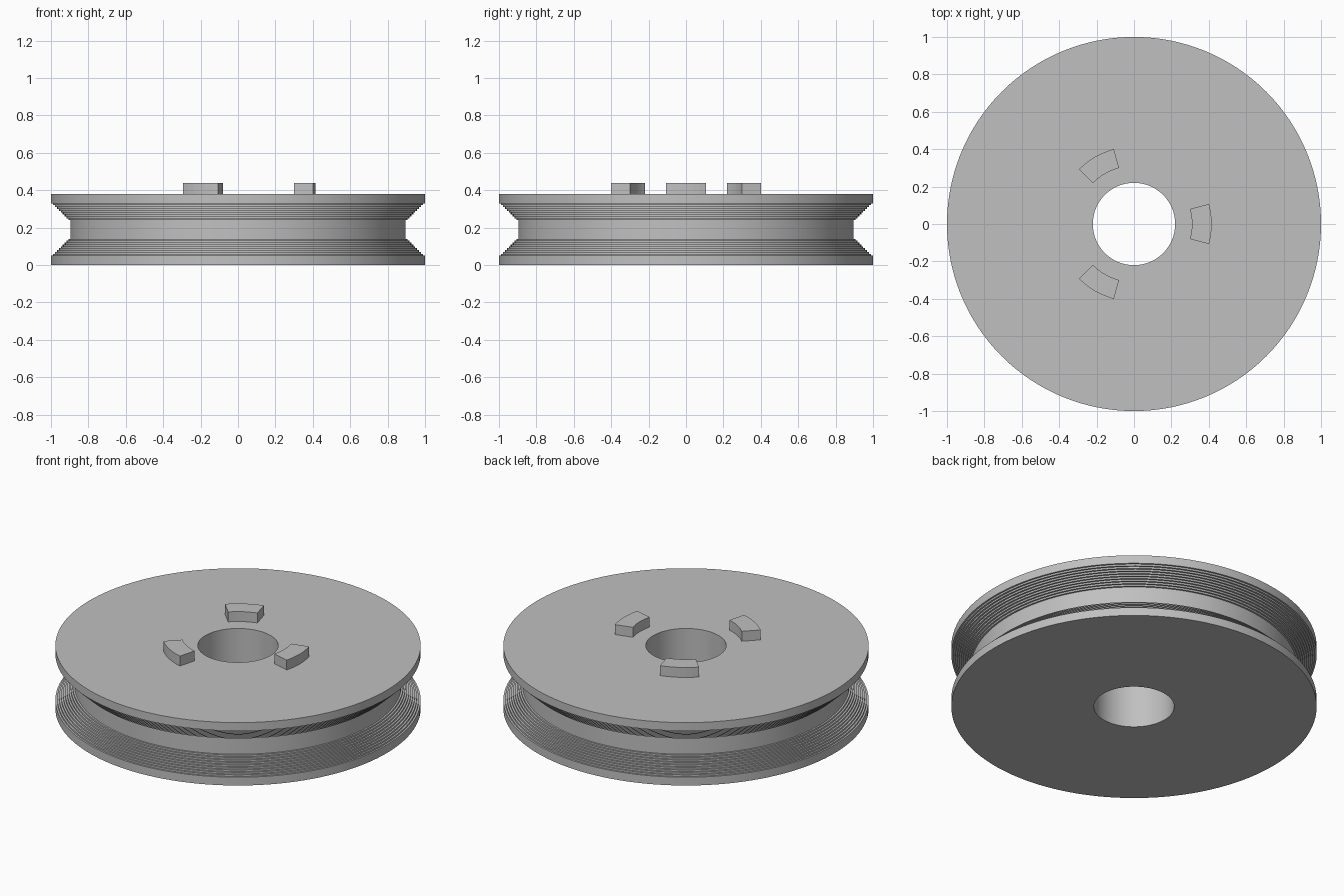
import bpy, bmesh
from math import sin, cos, radians, tau

cube = bpy.data.objects.get("Cube")
if cube:
    bpy.data.objects.remove(cube, do_unlink=True)

grey = bpy.data.materials.new("light_grey")
grey.use_nodes = True
colour = (0.53, 0.53, 0.53, 1)
grey.diffuse_color = colour
grey.node_tree.nodes["Principled BSDF"].inputs["Base Color"].default_value = colour

BORE, RIM, HUB = 0.22, 1.0, 0.895
HEIGHT, LIP, GROOVE, STEPS = 0.38, 0.05, 0.14, 10
SEGMENTS = 128


def finish(name, bm):
    bmesh.ops.recalc_face_normals(bm, faces=bm.faces)
    mesh = bpy.data.meshes.new(name)
    bm.to_mesh(mesh)
    bm.free()
    mesh.materials.append(grey)
    obj = bpy.data.objects.new(name, mesh)
    bpy.context.collection.objects.link(obj)
    return obj


# Stepped flank of the lower flange, mirrored for the upper one
lower = [(BORE, 0), (RIM, 0)]
for i in range(STEPS):
    z = LIP + (GROOVE - LIP) * i / (STEPS - 1)
    lower.append((RIM + (HUB - RIM) * i / STEPS, z))
    lower.append((RIM + (HUB - RIM) * (i + 1) / STEPS, z))
profile = lower + [(r, HEIGHT - z) for r, z in reversed(lower)]

# Pulley wheel: closed profile revolved around the axle
bm = bmesh.new()
rings = []
for k in range(SEGMENTS):
    a = tau * k / SEGMENTS
    rings.append([bm.verts.new((r * cos(a), r * sin(a), z)) for r, z in profile])
for k in range(SEGMENTS):
    here, there = rings[k], rings[(k + 1) % SEGMENTS]
    for j in range(len(profile)):
        n = (j + 1) % len(profile)
        bm.faces.new((here[j], there[j], there[n], here[n]))
wheel = finish("pulley_wheel", bm)
bpy.context.view_layer.objects.active = wheel
wheel.select_set(True)
bpy.ops.object.shade_smooth_by_angle(angle=radians(30))


# Curved drive lugs standing on the top face
def lug(name, centre, inner=0.31, outer=0.415, half=15, top=0.44, cuts=6):
    bm = bmesh.new()
    angles = [radians(centre - half + 2 * half * i / cuts) for i in range(cuts + 1)]
    outline = [(outer * cos(a), outer * sin(a)) for a in angles]
    outline += [(inner * cos(a), inner * sin(a)) for a in reversed(angles)]
    base = bm.faces.new([bm.verts.new((x, y, HEIGHT - 0.01)) for x, y in outline])
    raised = bmesh.ops.extrude_face_region(bm, geom=[base], use_keep_orig=True)["geom"]
    for v in raised:
        if isinstance(v, bmesh.types.BMVert):
            v.co.z = top
    return finish(name, bm)


for label, angle in (("left", 0), ("back", 120), ("front", 240)):
    lug(label + "_drive_lug", angle)
